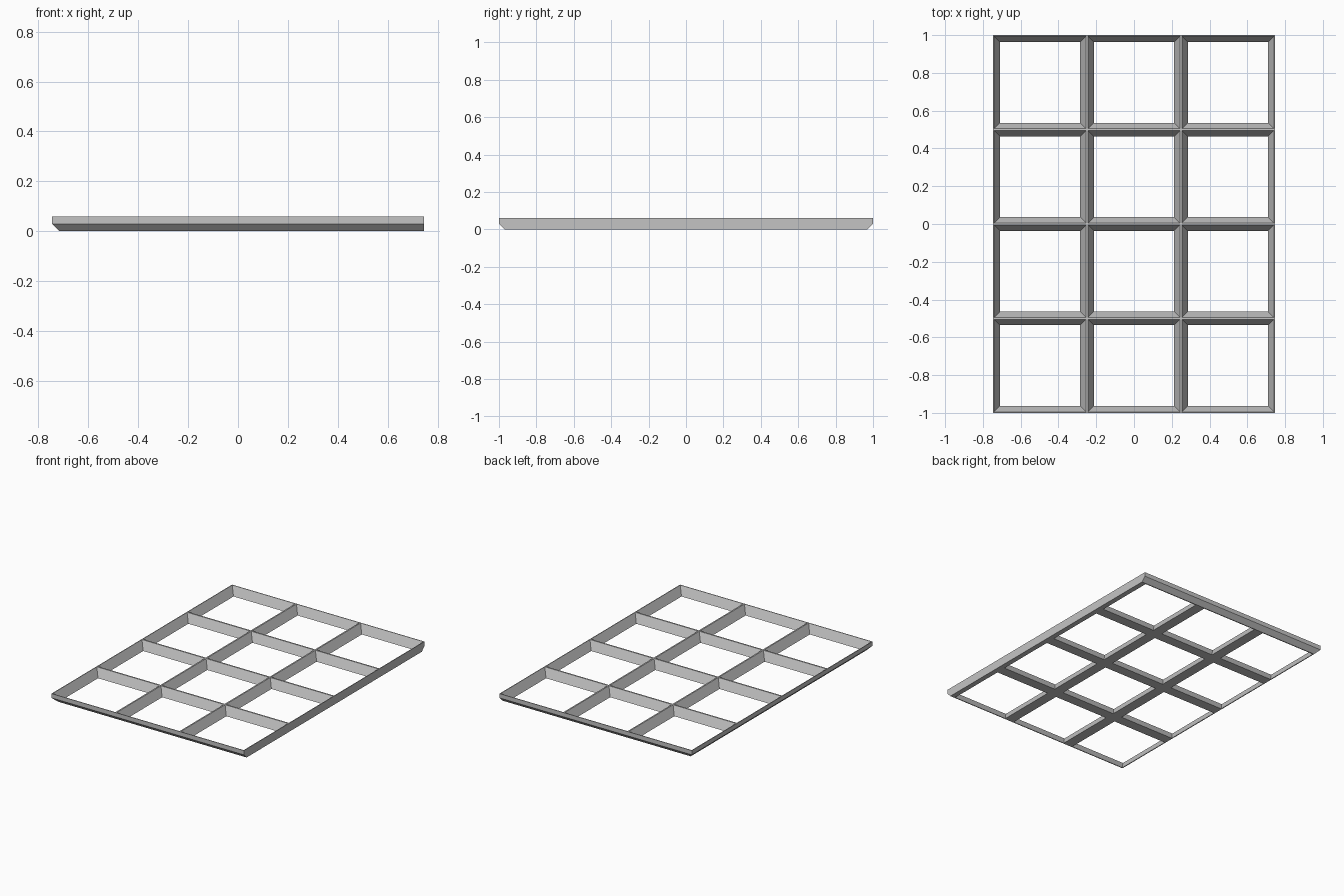
import bpy
import bmesh

if "Cube" in bpy.data.objects:
    bpy.data.objects.remove(bpy.data.objects["Cube"], do_unlink=True)

HALF_X, HALF_Y, HEIGHT = 0.746, 1.0, 0.06
COLS, ROWS = 3, 4
CHAMFER = 0.03
LIP, FOOT = 0.005, 0.036     # half width of a bar at its top and bottom
OVER = 0.006                 # cutter overshoot beyond the slab

grey = bpy.data.materials.new("mid grey")
grey.use_nodes = True
colour = (0.55, 0.55, 0.55, 1)
grey.diffuse_color = colour
grey.node_tree.nodes["Principled BSDF"].inputs["Base Color"].default_value = colour


def add_loft(bm, rings):
    """Closed solid through stacked rectangles (x0, x1, y0, y1, z)."""
    loops = [[bm.verts.new(p) for p in
              ((x0, y0, z), (x1, y0, z), (x1, y1, z), (x0, y1, z))]
             for x0, x1, y0, y1, z in rings]
    bm.faces.new(loops[0][::-1])
    bm.faces.new(loops[-1])
    for low, high in zip(loops, loops[1:]):
        for i in range(4):
            j = (i + 1) % 4
            bm.faces.new((low[i], low[j], high[j], high[i]))


def make_object(name, bm):
    mesh = bpy.data.meshes.new(name)
    bm.to_mesh(mesh)
    bm.free()
    mesh.materials.append(grey)
    obj = bpy.data.objects.new(name, mesh)
    bpy.context.collection.objects.link(obj)
    return obj


# Slab with its lower edge chamfered on all sides except +x
bm = bmesh.new()
inset_x, inset_y = HALF_X - CHAMFER, HALF_Y - CHAMFER
add_loft(bm, [(-inset_x, HALF_X, -inset_y, inset_y, 0),
              (-HALF_X, HALF_X, -HALF_Y, HALF_Y, CHAMFER),
              (-HALF_X, HALF_X, -HALF_Y, HALF_Y, HEIGHT)])
frame = make_object("lattice_frame", bm)

# Tapered openings, wider at the top
bm = bmesh.new()
step_x, step_y = 2 * HALF_X / COLS, 2 * HALF_Y / ROWS
slope = (FOOT - LIP) / HEIGHT
for col in range(COLS):
    for row in range(ROWS):
        x, y = -HALF_X + col * step_x, -HALF_Y + row * step_y
        rings = []
        for z in (-OVER, HEIGHT + OVER):
            gap = FOOT - slope * z
            rings.append((x + gap, x + step_x - gap, y + gap, y + step_y - gap, z))
        add_loft(bm, rings)
cutter = make_object("opening_cutter", bm)
cutter.hide_render = True

# Cut the openings, then drop the cutter
cut = frame.modifiers.new("openings", "BOOLEAN")
cut.operation = "DIFFERENCE"
cut.solver = "EXACT"
cut.object = cutter
graph = bpy.context.evaluated_depsgraph_get()
result = bpy.data.meshes.new_from_object(frame.evaluated_get(graph))
frame.modifiers.clear()
frame.data = result
bpy.data.objects.remove(cutter, do_unlink=True)
